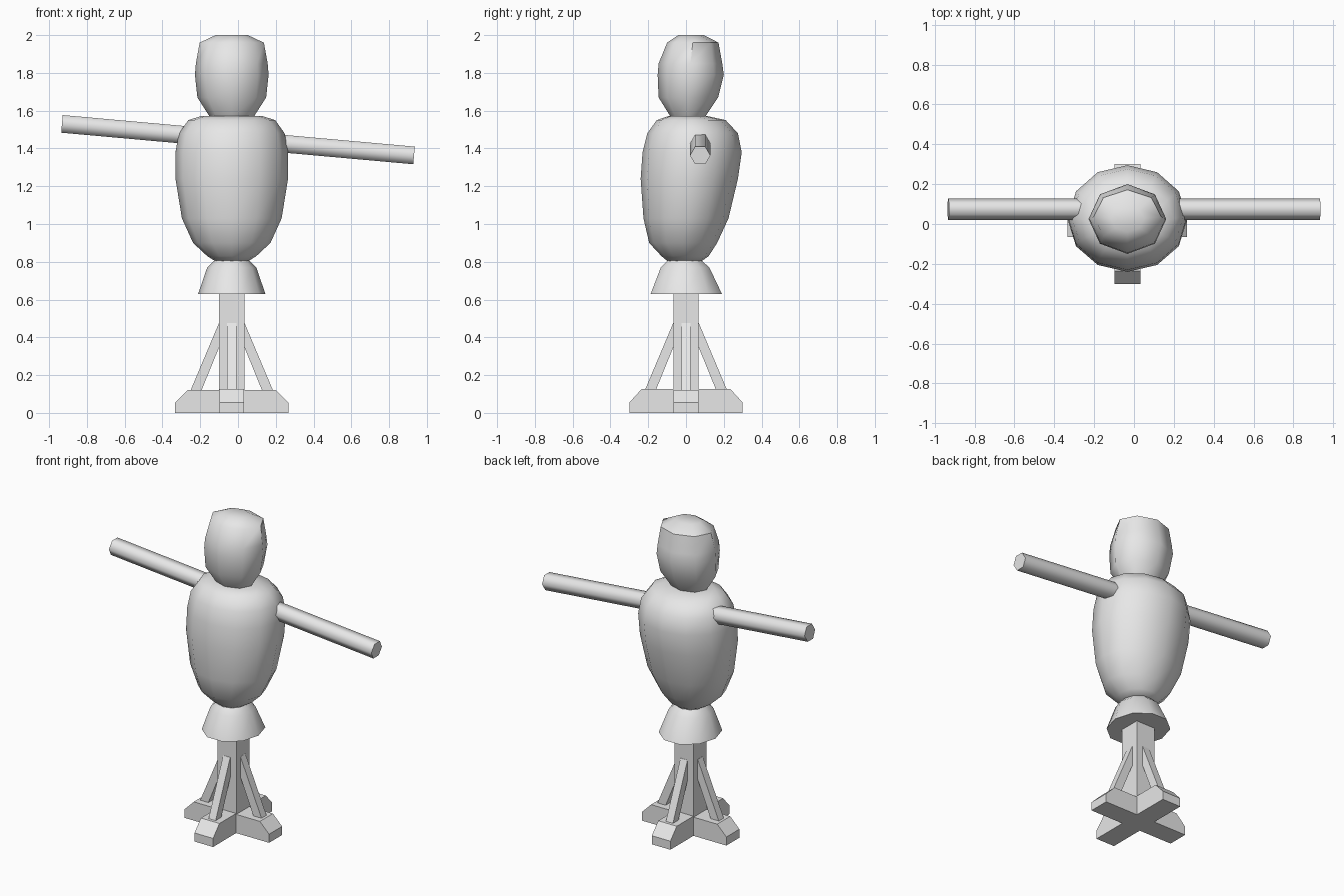
import bpy, bmesh
from math import sin, cos, pi, radians
from mathutils import Matrix, Vector

cube = bpy.data.objects.get("Cube")
if cube:
    bpy.data.objects.remove(cube, do_unlink=True)

CX = -0.033  # axis of the post and body

mat = bpy.data.materials.new("plain grey")
mat.use_nodes = True
grey = (0.8, 0.8, 0.8, 1)
mat.diffuse_color = grey
mat.node_tree.nodes["Principled BSDF"].inputs["Base Color"].default_value = grey


def finish(name, bm, smooth=None):
    bmesh.ops.recalc_face_normals(bm, faces=bm.faces)
    mesh = bpy.data.meshes.new(name)
    bm.to_mesh(mesh)
    bm.free()
    mesh.materials.append(mat)
    obj = bpy.data.objects.new(name, mesh)
    bpy.context.collection.objects.link(obj)
    if smooth:
        bpy.ops.object.select_all(action='DESELECT')
        obj.select_set(True)
        bpy.context.view_layer.objects.active = obj
        bpy.ops.object.shade_smooth_by_angle(angle=radians(smooth))
    return obj


def loft(name, rings, sides, smooth):
    """Stack of elliptical rings: (z, x radius, front y, back y)."""
    bm = bmesh.new()
    loops = []
    for z, rx, y0, y1 in rings:
        cy, ry = (y0 + y1) / 2, (y1 - y0) / 2
        loops.append([bm.verts.new((CX + rx * cos(2 * pi * i / sides),
                                    cy + ry * sin(2 * pi * i / sides), z))
                      for i in range(sides)])
    for a, b in zip(loops, loops[1:]):
        for i in range(sides):
            j = (i + 1) % sides
            bm.faces.new((a[i], a[j], b[j], b[i]))
    bm.faces.new(loops[0])
    bm.faces.new(loops[-1])
    return finish(name, bm, smooth)


def prism(name, profile, half_width, turn=0):
    """Outline in (distance from axis, height), given a width and turned."""
    bm = bmesh.new()
    face = bm.faces.new([bm.verts.new((u, -half_width, z)) for u, z in profile])
    new = bmesh.ops.extrude_face_region(bm, geom=[face])["geom"]
    bmesh.ops.translate(bm, vec=(0, 2 * half_width, 0),
                        verts=[v for v in new if isinstance(v, bmesh.types.BMVert)])
    move = Matrix.Translation((CX, 0, 0)) @ Matrix.Rotation(turn, 4, 'Z')
    bmesh.ops.transform(bm, matrix=move, verts=bm.verts)
    return finish(name, bm)


# Post, crossed feet and braces
prism("post", [(-0.067, 0), (0.067, 0), (0.067, 0.72), (-0.067, 0.72)], 0.066)
for name, turn, top in (("foot_side", 0, 0.12), ("foot_front", pi / 2, 0.126)):
    half = [(0.3, 0), (0.3, 0.055), (0.235, top)]
    prism(name, half + [(-u, z) for u, z in reversed(half)], 0.066, turn)
for i, side in enumerate(("left", "back", "right", "front")):
    prism("brace_" + side,
          [(0.06, 0.475), (0.068, 0.475), (0.222, 0.11), (0.164, 0.11),
           (0.068, 0.345), (0.06, 0.345)], 0.025, i * pi / 2)

# Stuffed body parts
loft("skirt", [(0.63, 0.178, -0.197, 0.2), (0.77, 0.13, -0.14, 0.13),
               (0.808, 0.09, -0.10, 0.085), (0.85, 0.1, -0.11, 0.1)], 10, 50)
loft("body", [(0.805, 0.09, -0.10, 0.085), (0.83, 0.13, -0.13, 0.12),
              (0.9, 0.205, -0.195, 0.165), (1.03, 0.264, -0.225, 0.225),
              (1.24, 0.298, -0.24, 0.275), (1.38, 0.298, -0.23, 0.295),
              (1.48, 0.28, -0.205, 0.275), (1.55, 0.23, -0.155, 0.21),
              (1.572, 0.16, -0.09, 0.11)], 12, 60)
loft("head", [(1.565, 0.115, -0.08, 0.10), (1.67, 0.182, -0.145, 0.17),
              (1.79, 0.195, -0.15, 0.2), (1.85, 0.19, -0.145, 0.192),
              (1.96, 0.17, -0.1, 0.172), (2.0, 0.085, -0.04, 0.095)], 8, 50)

# Tilted hexagonal arm pole
a, b = Vector((-0.932, 0.075, 1.53)), Vector((0.932, 0.075, 1.363))
bm = bmesh.new()
bmesh.ops.create_cone(bm, cap_ends=True, segments=6, radius1=0.054,
                      radius2=0.054, depth=(b - a).length)
corner = max(bm.verts, key=lambda v: v.co.y)
if abs(corner.co.x) > 0.01:
    bmesh.ops.rotate(bm, verts=bm.verts, matrix=Matrix.Rotation(pi / 6, 3, 'Z'))
across = (b - a).normalized()
frame = Matrix((across.cross(Vector((0, 1, 0))) * -1, Vector((0, 1, 0)), across))
bmesh.ops.transform(bm, matrix=Matrix.Translation((a + b) / 2)
                    @ frame.transposed().to_4x4(), verts=bm.verts)
finish("arm_pole", bm, 65)
